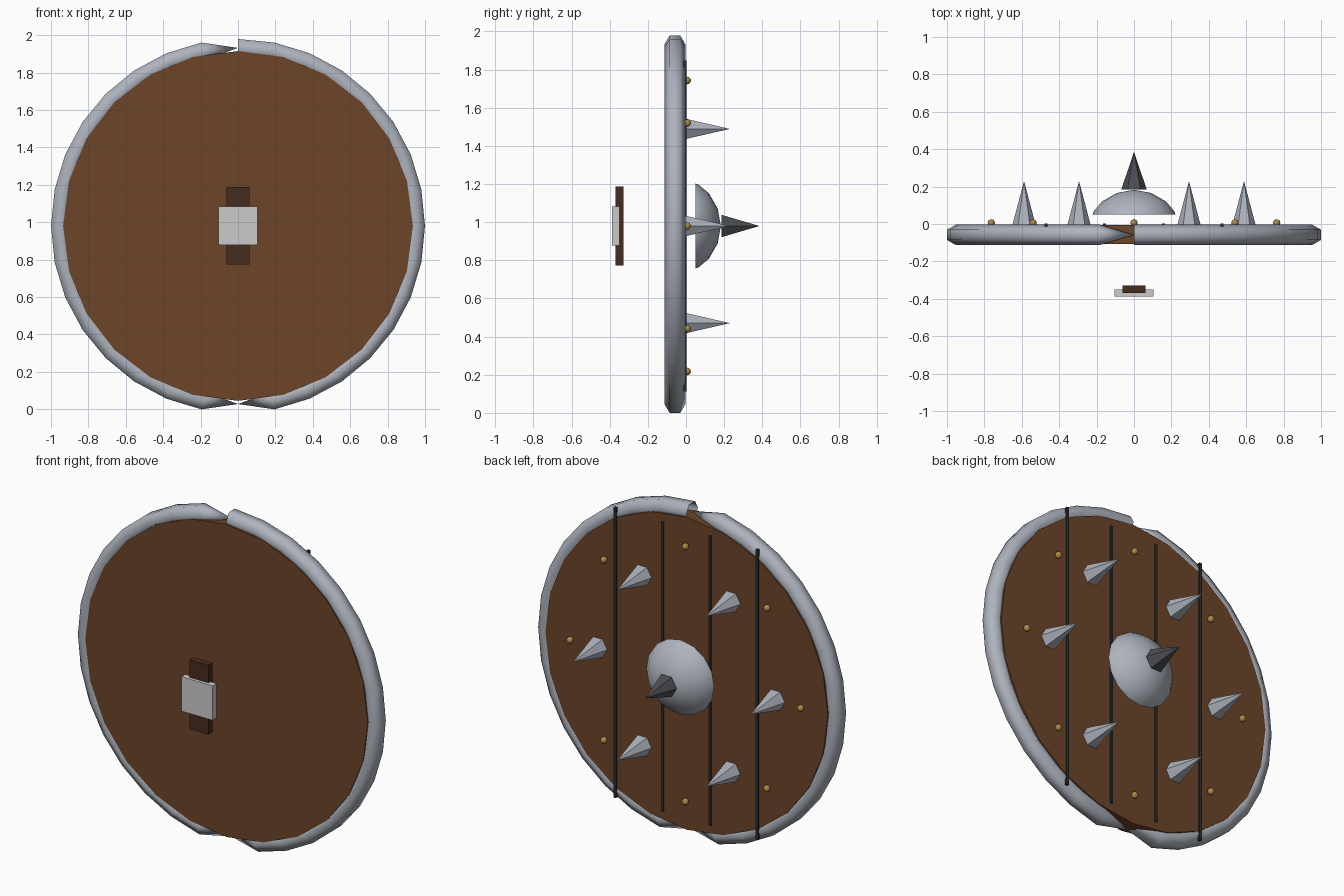
import bpy, bmesh
from math import sin, cos, pi, radians
from mathutils import Matrix, Vector

if "Cube" in bpy.data.objects:
    bpy.data.objects.remove(bpy.data.objects["Cube"])

CZ = 0.98  # height of the shield centre


def material(name, rgb):
    m = bpy.data.materials.new(name)
    m.diffuse_color = (*rgb, 1)
    m.use_nodes = True
    m.node_tree.nodes["Principled BSDF"].inputs["Base Color"].default_value = m.diffuse_color
    return m


wood = material("wood", (0.15, 0.06, 0.022))
dark_wood = material("dark_wood", (0.06, 0.025, 0.013))
steel = material("steel", (0.42, 0.45, 0.51))
iron = material("iron", (0.07, 0.075, 0.085))
seam_iron = material("seam_iron", (0.025, 0.028, 0.03))
brass = material("brass", (0.42, 0.25, 0.06))


def finish(bm, name, mat=None, smooth=False):
    bmesh.ops.recalc_face_normals(bm, faces=bm.faces)
    me = bpy.data.meshes.new(name)
    bm.to_mesh(me)
    bm.free()
    ob = bpy.data.objects.new(name, me)
    bpy.context.collection.objects.link(ob)
    if mat:
        me.materials.append(mat)
    if smooth:
        bpy.ops.object.select_all(action='DESELECT')
        ob.select_set(True)
        bpy.context.view_layer.objects.active = ob
        bpy.ops.object.shade_smooth_by_angle(angle=radians(smooth))
    return ob


def box(name, x, y, z, mat=None):
    size = [b - a for a, b in (x, y, z)]
    mid = [(a + b) / 2 for a, b in (x, y, z)]
    bm = bmesh.new()
    bmesh.ops.create_cube(bm, size=1, matrix=Matrix.Translation(mid) @ Matrix.Diagonal((*size, 1)))
    return finish(bm, name, mat)


def lathe(name, profile, sides, mat, x=0, z=CZ, smooth=False):
    """Revolve (radius, y) points around a y axis through (x, z)."""
    bm = bmesh.new()
    rings = []
    for r, y in profile:
        n = sides if r > 0 else 1
        rings.append([bm.verts.new((x + r * cos(2 * pi * i / sides), y, z + r * sin(2 * pi * i / sides)))
                      for i in range(n)])
    for a, b in zip(rings, rings[1:]):
        for i in range(sides):
            j = (i + 1) % sides
            bm.faces.new((a[i], a[j], b[0]) if len(b) == 1 else (a[i], a[j], b[j], b[i]))
    for ring in (rings[0], rings[-1]):
        if len(ring) > 1:
            bm.faces.new(ring)
    return finish(bm, name, mat, smooth)


# Round wooden board
lathe("board", [(0.935, -0.108), (0.935, -0.006)], 24, wood)

# Hexagonal rim tube, pinched to a point at the bottom and where it closes at the top
bm = bmesh.new()
rings = []
for i in range(33):
    t = 2 * pi * i / 32
    out = Vector((sin(t), 0, cos(t)))
    centre = Vector((0, -0.058, CZ)) + out * 0.952
    if i in (16, 32):
        rings.append([bm.verts.new(centre)] * 6)
    else:
        rings.append([bm.verts.new(centre + 0.055 * (out * sin(k * pi / 3) + Vector((0, cos(k * pi / 3), 0))))
                      for k in range(6)])
for a, b in zip(rings, rings[1:]):
    for k in range(6):
        j = (k + 1) % 6
        bm.faces.new(list(dict.fromkeys((a[k], a[j], b[j], b[k]))))
finish(bm, "rim", steel, smooth=65)

# Plank seams
for i in range(4):
    x = -0.47 + 0.3133 * i
    box(f"plank_seam_{i + 1}", (x - 0.008, x + 0.008), (-0.014, 0.002), (CZ - 0.867, CZ + 0.867), seam_iron)

# Domed boss and its spike
lathe("boss", [(0.222, 0.05), (0.217, 0.066), (0.172, 0.12), (0.092, 0.166), (0, 0.183)],
      16, steel, smooth=50)
lathe("boss_spike", [(0.068, 0.185), (0, 0.385)], 6, iron)

# Ring of spikes
for i in range(6):
    t = i * pi / 3
    lathe(f"spike_{i + 1}", [(0.064, -0.012), (0, 0.23)], 6, steel,
          0.588 * cos(t), CZ + 0.588 * sin(t))

# Brass studs
for i in range(8):
    t = i * pi / 4
    bm = bmesh.new()
    bmesh.ops.create_uvsphere(bm, u_segments=8, v_segments=6, radius=0.02, matrix=Matrix.Translation(
        (0.763 * cos(t), 0.006, CZ + 0.763 * sin(t))))
    finish(bm, f"stud_{i + 1}", brass, smooth=60)

# Hand grip and its plate
box("grip", (-0.062, 0.062), (-0.369, -0.328), (CZ - 0.207, CZ + 0.207), dark_wood)
box("grip_plate", (-0.103, 0.103), (-0.388, -0.35), (CZ - 0.103, CZ + 0.103))
